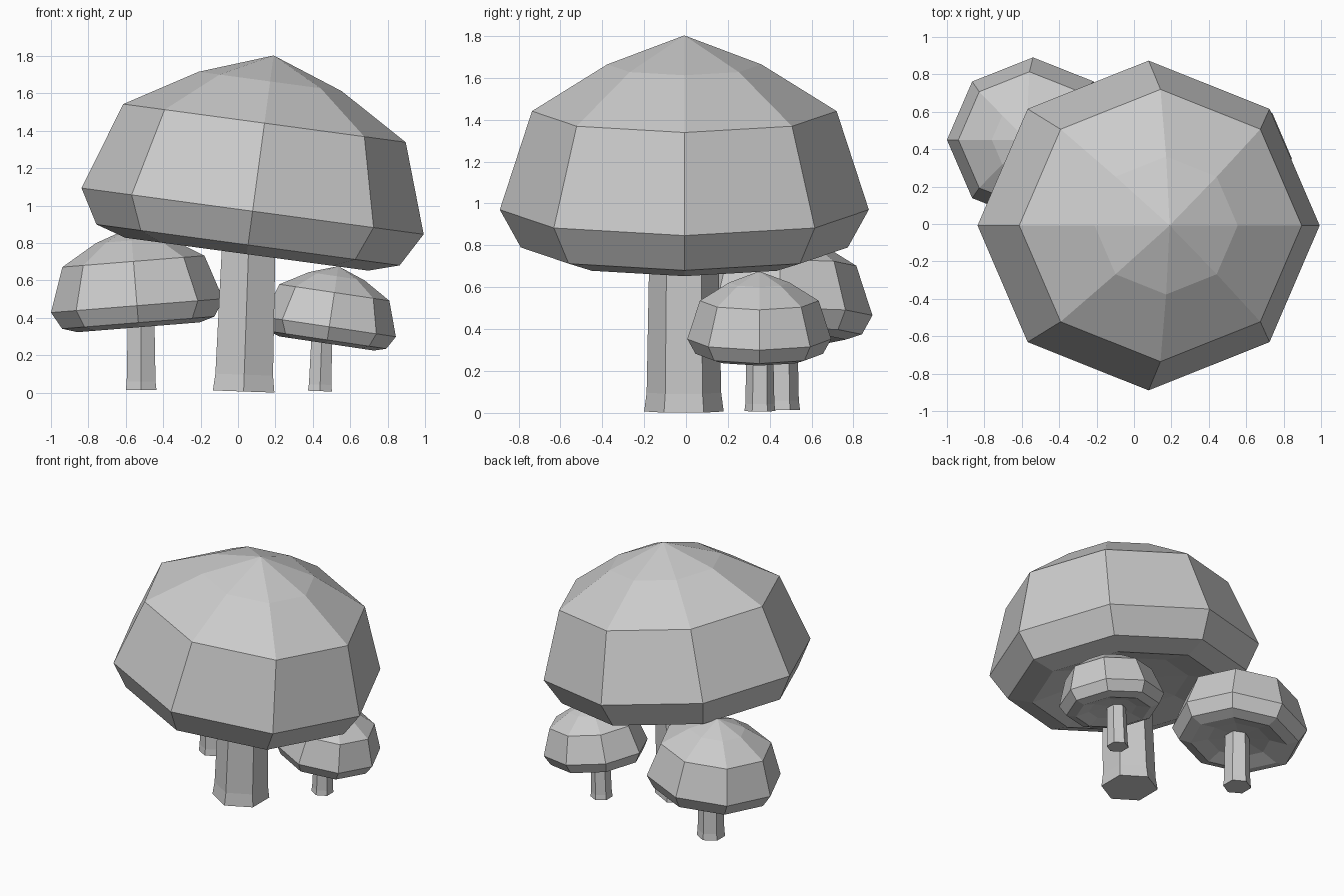
import bpy, bmesh
from math import sin, cos, pi, radians
from mathutils import Matrix

if "Cube" in bpy.data.objects:
    bpy.data.objects.remove(bpy.data.objects["Cube"])


def lathe(name, profile, sides, start, pos, tilt, size, y_scale=1.0):
    """Turn a (radius, height) profile into a flat-shaded tilted solid."""
    bm = bmesh.new()
    rings = []
    for r, z in profile:
        if r == 0:
            rings.append([bm.verts.new((0, 0, z))])
        else:
            rings.append([bm.verts.new((r * cos(start + 2 * pi * i / sides),
                                        r * y_scale * sin(start + 2 * pi * i / sides), z))
                          for i in range(sides)])
    for a, b in zip(rings, rings[1:]):
        for i in range(sides):
            j = (i + 1) % sides
            if len(a) == 1:
                bm.faces.new((a[0], b[i], b[j]))
            elif len(b) == 1:
                bm.faces.new((a[i], b[0], a[j]))
            else:
                bm.faces.new((a[i], b[i], b[j], a[j]))
    # Close open ends
    for ring in (rings[0], rings[-1]):
        if len(ring) > 1:
            bm.faces.new(ring)
    bmesh.ops.recalc_face_normals(bm, faces=bm.faces)
    mesh = bpy.data.meshes.new(name)
    bm.to_mesh(mesh)
    bm.free()
    obj = bpy.data.objects.new(name, mesh)
    obj.matrix_world = (Matrix.Translation(pos) @ Matrix.Rotation(radians(tilt), 4, 'Y')
                        @ Matrix.Scale(size, 4))
    bpy.context.collection.objects.link(obj)
    return obj


# Cap: dome, rounded rim and hollow underside, measured from the widest ring
CAP = [(0, 0.84), (0.386, 0.70), (0.762, 0.475), (0.923, 0), (0.818, -0.182),
       (0.655, -0.232), (0.42, -0.17), (0, -0.13)]


def mushroom(name, cap_pos, cap_tilt, stem_pos, stem_tilt, size):
    lathe(name + "_cap", CAP, 8, 0, cap_pos, cap_tilt, size, 0.955)
    # Stem: flared foot, slight taper, top buried in the cap
    top = (cap_pos[2] - stem_pos[2]) / size - 0.03
    stem = [(0.19, 0), (0.178, 0.09), (0.162, top)]
    lathe(name + "_stem", stem, 6, pi / 2, stem_pos, stem_tilt, size)


mushroom("large_mushroom", (0.078, -0.008, 0.97), 7.7, (0.03, -0.01, 0.006), 2, 1.0)
mushroom("left_mushroom", (-0.54, 0.45, 0.465), -4.6, (-0.518, 0.45, 0.014), 0, 0.5)
mushroom("right_mushroom", (0.488, 0.35, 0.352), 8.5, (0.438, 0.353, 0.008), 2, 0.39)
